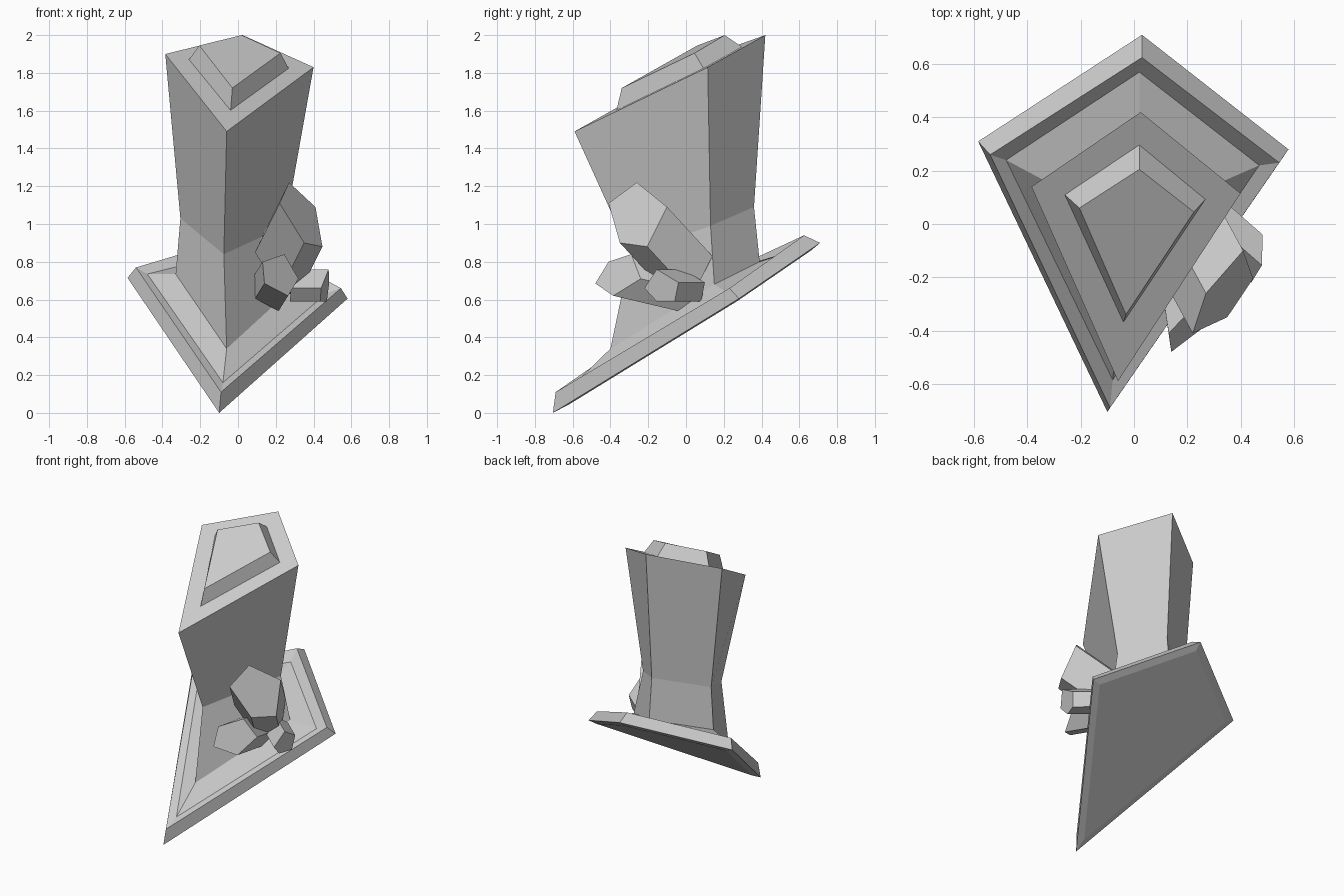
import bpy, bmesh
from mathutils import Vector

if "Cube" in bpy.data.objects:
    bpy.data.objects.remove(bpy.data.objects["Cube"])


def finish(bm, name):
    bmesh.ops.recalc_face_normals(bm, faces=bm.faces)
    me = bpy.data.meshes.new(name)
    bm.to_mesh(me)
    bm.free()
    ob = bpy.data.objects.new(name, me)
    bpy.context.collection.objects.link(ob)
    return ob


def loft(name, rings):
    """Skin equal-length rings and cap both ends."""
    bm = bmesh.new()
    vs = [[bm.verts.new(p) for p in r] for r in rings]
    n = len(vs[0])
    for a, b in zip(vs, vs[1:]):
        for i in range(n):
            j = (i + 1) % n
            bm.faces.new((a[i], a[j], b[j], b[i]))
    bm.faces.new(vs[0][::-1])
    bm.faces.new(vs[-1])
    return finish(bm, name)


def prism(name, face, push):
    """Extrude an angled polygon along a vector."""
    return loft(name, [[Vector(p) + Vector(push) for p in face], face])


# Rings run front, right, back, left
outer = [(-.10, -.705, 0), (.58, .28, .605), (.03, .71, .90), (-.585, .31, .715)]
rim = [(-.09, -.69, .11), (.545, .23, .66), (.03, .625, .94), (-.54, .26, .77)]
inner = [(-.08, -.585, .16), (.47, .22, .635), (.02, .57, .86), (-.48, .24, .735)]
foot = [(-.06, -.40, .34), (.31, .15, .68), (.02, .39, .80), (-.33, .16, .735)]
waist = [(-.075, -.295, .84), (.25, .13, .99), (.02, .36, 1.09), (-.305, .15, 1.03)]
crown = [(-.06, -.59, 1.49), (.40, .115, 1.83), (.025, .42, 2.0), (-.385, .14, 1.90)]

# Slightly inset underside of the tilted base
mid = sum((Vector(p) for p in outer), Vector()) / 4
under = [Vector(p).lerp(mid, .1) + Vector((0, .005, -.008)) for p in outer]

# Kite-shaped base flowing into the flared pillar
loft("base_and_pillar", [under, outer, rim, inner, foot, waist, crown])

# Raised kite cap on the sloped top
cap_low = [(-.04, -.37, 1.595), (.27, .095, 1.82), (.02, .30, 1.935), (-.26, .11, 1.87)]
cap_top = [(-.03, -.34, 1.72), (.225, .045, 1.905), (.02, .205, 2.0), (-.205, .06, 1.945)]
loft("top_cap", [cap_low, cap_top])

# Cluster of five-sided crystals at the pillar's foot
prism("large_crystal",
      [(.27, -.26, 1.22), (.22, -.41, 1.11), (.35, -.35, .90), (.447, -.205, .88), (.41, -.10, 1.09)],
      (-.13, .24, -.26))
prism("front_crystal",
      [(.14, -.48, .685), (.265, -.385, .62), (.32, -.24, .71), (.245, -.29, .84), (.13, -.41, .80)],
      (-.05, .34, -.08))
prism("side_crystal",
      [(.48, -.155, .76), (.44, -.22, .66), (.435, -.155, .59), (.47, -.06, .59), (.483, -.04, .69)],
      (-.16, .14, 0))
